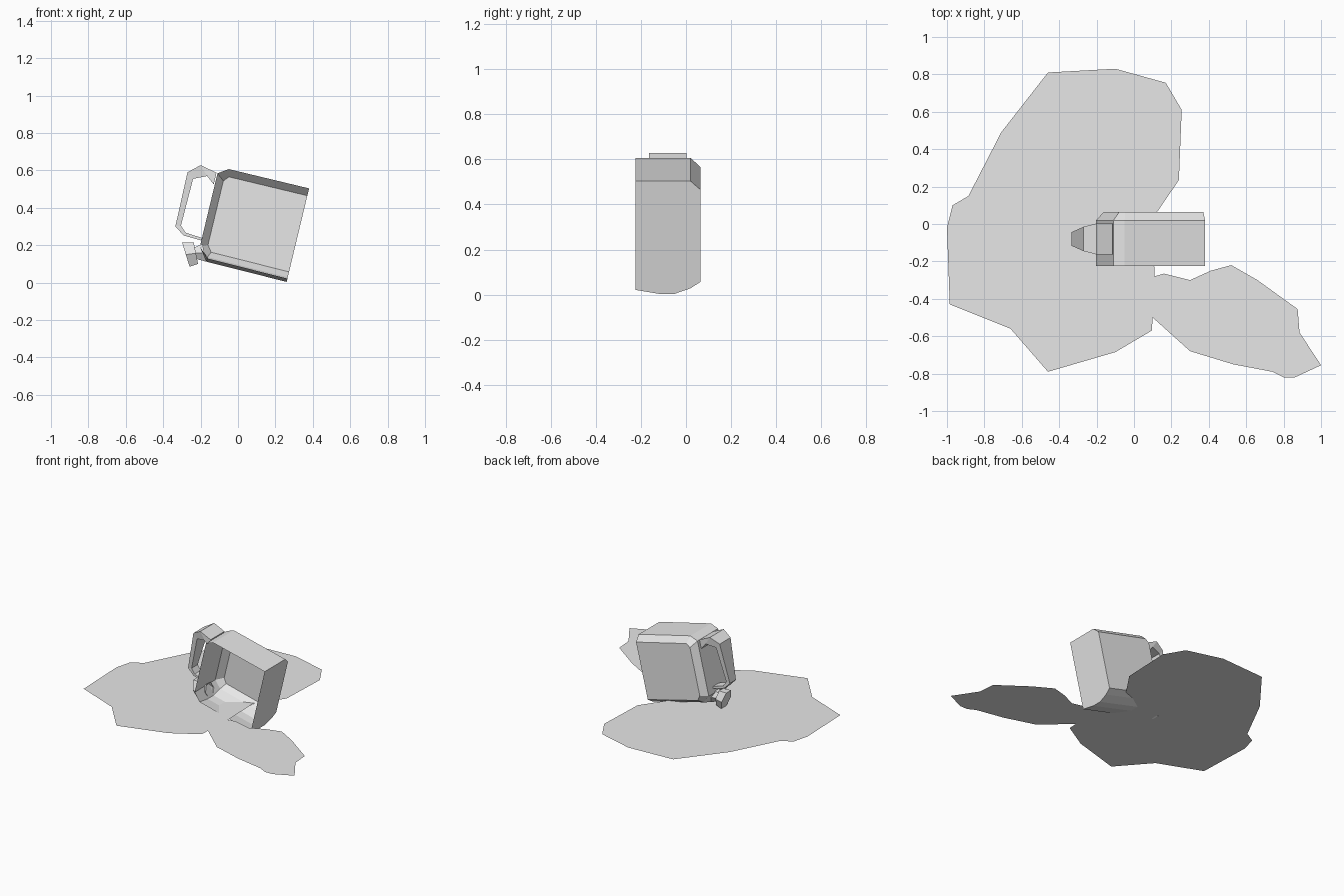
import bpy
import math
from mathutils import Vector

cube = bpy.data.objects.get("Cube")
if cube:
    bpy.data.objects.remove(cube)

grey = bpy.data.materials.new("light_grey")
grey.use_nodes = True
grey.diffuse_color = (0.8, 0.8, 0.8, 1)
grey.node_tree.nodes["Principled BSDF"].inputs["Base Color"].default_value = (0.8, 0.8, 0.8, 1)

MID_Y = -0.08
TILT = math.radians(13.5)
RIGHT = Vector((math.cos(TILT), 0, -math.sin(TILT)))
UP = Vector((math.sin(TILT), 0, math.cos(TILT)))
CORNER = Vector((0.26, 0, 0.004))


def make(name, verts, faces):
    mesh = bpy.data.meshes.new(name)
    mesh.from_pydata(verts, [], faces)
    mesh.materials.append(grey)
    mesh.update()
    obj = bpy.data.objects.new(name, mesh)
    bpy.context.collection.objects.link(obj)
    return obj


def loft(name, rings, cap_start=False, cap_end=False):
    """Join equal closed rings with quads, optionally capping the ends."""
    n = len(rings[0])
    verts = [p for ring in rings for p in ring]
    faces = []
    for k in range(len(rings) - 1):
        for i in range(n):
            j = (i + 1) % n
            faces.append((k * n + i, k * n + j, (k + 1) * n + j, (k + 1) * n + i))
    if cap_start:
        faces.append(tuple(reversed(range(n))))
    if cap_end:
        faces.append(tuple(range(len(verts) - n, len(verts))))
    return make(name, verts, faces)


# Tilted canister shell: thin walls, open at the front, bevelled at the back
def shell_ring(y, lift, inset):
    bottom = lift
    top = 0.514 - inset
    left = -0.495 + inset
    shoulder = -0.442 + inset * 0.3
    outline = [(0, bottom), (0, top), (shoulder, top), (left, 0.478 - inset * 0.8),
               (left, 0.075 + inset * 0.5), (shoulder, bottom + 0.005)]
    return [CORNER + RIGHT * a + UP * b + Vector((0, y, 0)) for a, b in outline]


rows = [(-0.225, 0.018, 0), (-0.12, 0, 0), (-0.05, 0, 0), (0.02, 0.025, 0), (0.065, 0.055, 0.04)]
loft("canister_shell", [shell_ring(*row) for row in rows], cap_end=True)

# Handle: a band that narrows downwards (outer x, z, inner x, z, half width)
band = [(-0.115, 0.588, -0.13, 0.525, 0.083),
        (-0.20, 0.628, -0.165, 0.57, 0.083),
        (-0.27, 0.59, -0.24, 0.555, 0.065),
        (-0.335, 0.30, -0.305, 0.305, 0.036),
        (-0.29, 0.252, -0.28, 0.267, 0.036),
        (-0.195, 0.225, -0.195, 0.24, 0.036)]
loft("handle", [[(ox, MID_Y - w, oz), (ox, MID_Y + w, oz), (ix, MID_Y + w, iz), (ix, MID_Y - w, iz)]
                for ox, oz, ix, iz, w in band], True, True)


# Six-sided spout with a wider cap at the lower corner
def hexagon(x, z, ry, rz, lean):
    ring = []
    for i in range(6):
        t = i * math.pi / 3
        dz = rz * math.sin(t)
        ring.append((x - lean * dz, MID_Y + ry * math.cos(t), z + dz))
    return ring


loft("spout_neck", [hexagon(-0.18, 0.16, 0.05, 0.055, 0.2), hexagon(-0.23, 0.157, 0.03, 0.035, 0.2)])
loft("spout_cap", [hexagon(-0.225, 0.157, 0.05, 0.066, 0.2),
                   hexagon(-0.279, 0.15, 0.055, 0.075, 0.31)], True, True)

# Flat spill on the ground: a large pool joined to a smaller lobe
spill = [(-0.46, -0.79), (-0.10, -0.685), (0.095, -0.57), (0.10, -0.50), (0.30, -0.68),
         (0.53, -0.75), (0.74, -0.79), (0.80, -0.82), (0.86, -0.82), (1.0, -0.755),
         (0.885, -0.58), (0.875, -0.455), (0.66, -0.30), (0.52, -0.22), (0.41, -0.25),
         (0.30, -0.30), (0.16, -0.265), (0.11, -0.28), (0.10, 0.03), (0.24, 0.235),
         (0.255, 0.61), (0.17, 0.755), (-0.10, 0.83), (-0.46, 0.81), (-0.71, 0.49),
         (-0.885, 0.15), (-0.97, 0.10), (-1.0, -0.02), (-0.985, -0.43), (-0.66, -0.56)]
make("spill", [(x, y, 0.088) for x, y in spill], [tuple(range(len(spill)))])
